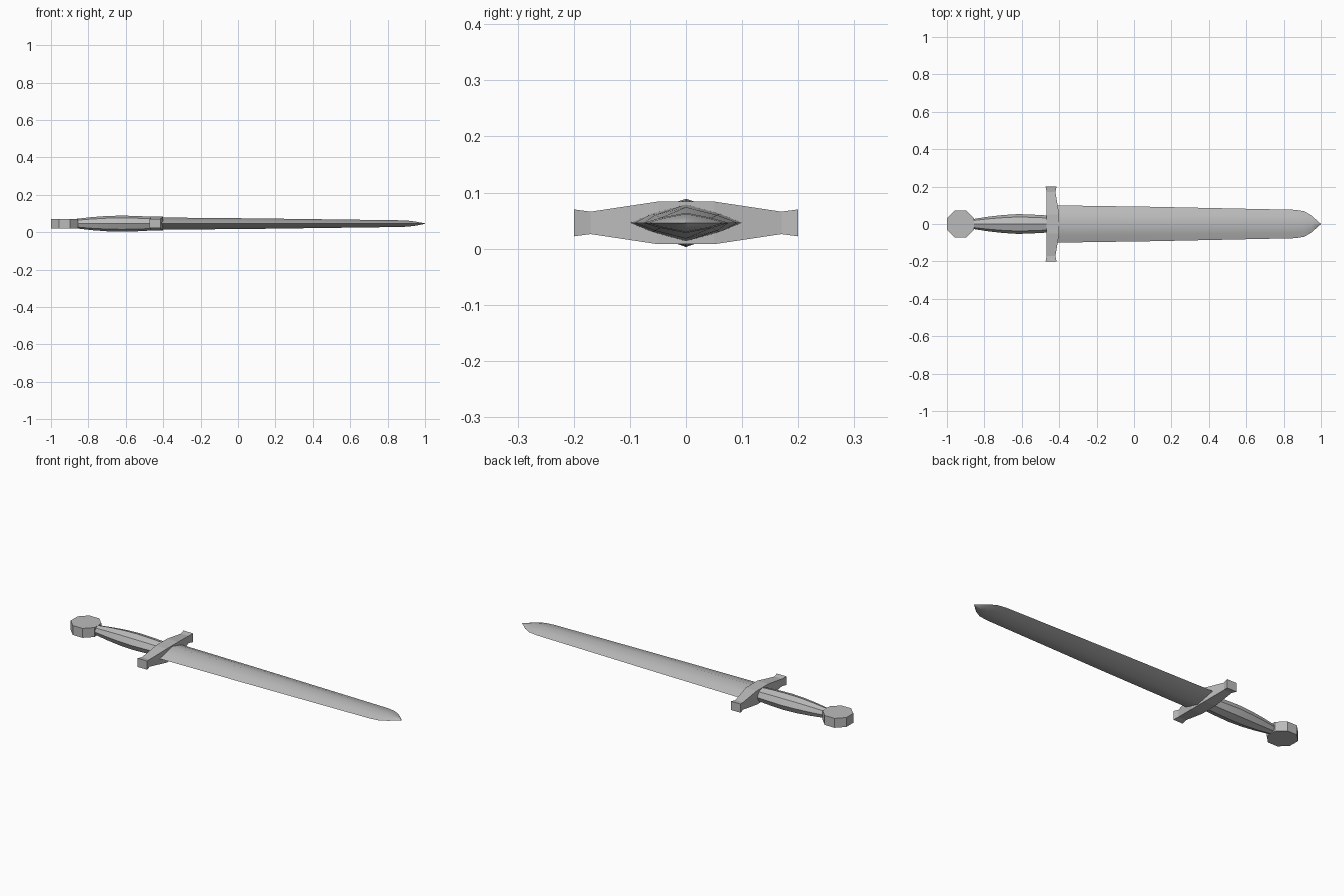
import bpy, bmesh, math

cube = bpy.data.objects.get("Cube")
if cube:
    bpy.data.objects.remove(cube, do_unlink=True)

MID = 0.046  # height of the sword's long axis

steel = bpy.data.materials.new("plain grey")
steel.use_nodes = True
GREY = (0.5, 0.5, 0.5, 1)
steel.diffuse_color = GREY
steel.node_tree.nodes["Principled BSDF"].inputs["Base Color"].default_value = GREY


def finish(name, bm, smooth=False):
    bmesh.ops.recalc_face_normals(bm, faces=bm.faces)
    mesh = bpy.data.meshes.new(name)
    bm.to_mesh(mesh)
    bm.free()
    mesh.materials.append(steel)
    obj = bpy.data.objects.new(name, mesh)
    obj.location.z = MID
    bpy.context.collection.objects.link(obj)
    if smooth:
        bpy.ops.object.select_all(action='DESELECT')
        obj.select_set(True)
        bpy.context.view_layer.objects.active = obj
        bpy.ops.object.shade_smooth_by_angle(angle=math.radians(30))


def loft(name, section, stations, smooth=True):
    """Sweep a unit (y, z) section along x; each station is (x, half width, half height)."""
    bm = bmesh.new()
    rings = [[bm.verts.new((x, y * w, z * h)) for y, z in section] for x, w, h in stations]
    n = len(section)
    for a, b in zip(rings, rings[1:]):
        for i in range(n):
            j = (i + 1) % n
            bm.faces.new((a[i], a[j], b[j], b[i]))
    bm.faces.new(rings[0])
    bm.faces.new(rings[-1])
    bmesh.ops.remove_doubles(bm, verts=bm.verts, dist=0.0005)
    finish(name, bm, smooth)


# Blade: slightly convex diamond section with a central ridge
diamond = [(1, 0), (0.6, 0.5), (0, 1), (-0.6, 0.5), (-1, 0), (-0.6, -0.5), (0, -1), (0.6, -0.5)]
loft("blade", diamond, [(-0.44, 0.1, 0.033), (0.1, 0.092, 0.028), (0.86, 0.076, 0.018),
                        (0.91, 0.068, 0.016), (0.95, 0.045, 0.011), (0.997, 0.003, 0.002),
                        (1.0, 0.0002, 0.0002)])

# Grip: swelling handle with an eight-sided section
octagon = [(math.cos(k * math.pi / 4), math.sin(k * math.pi / 4)) for k in range(8)]
loft("grip", octagon, [(-0.87, 0.025, 0.025), (-0.78, 0.039, 0.035), (-0.7, 0.048, 0.041),
                       (-0.62, 0.053, 0.043), (-0.54, 0.05, 0.041), (-0.45, 0.045, 0.036)])

# Crossguard: bar swelling at the centre and flaring at both ends, (y, front x, half height)
half = [(0.05, -0.4, 0.038), (0.17, -0.42, 0.02), (0.2, -0.414, 0.024)]
bm = bmesh.new()
rings = []
for y, front, h in [(-y, f, h) for y, f, h in reversed(half)] + half:
    back = -0.467 if abs(y) < 0.19 else -0.473
    rings.append([bm.verts.new(p) for p in
                  ((back, y, -h), (front, y, -h), (front, y, h), (back, y, h))])
for a, b in zip(rings, rings[1:]):
    for i in range(4):
        j = (i + 1) % 4
        bm.faces.new((a[i], a[j], b[j], b[i]))
bm.faces.new(rings[0])
bm.faces.new(rings[-1])
finish("crossguard", bm)

# Pommel: flat octagonal disc
bm = bmesh.new()
bmesh.ops.create_cone(bm, cap_ends=True, segments=8, radius1=0.0785, radius2=0.0785, depth=0.052)
for v in bm.verts:
    r, a = 0.0785, math.atan2(v.co.y, v.co.x)
    a = (math.floor(a / (math.pi / 4) + 0.01) + 0.5) * math.pi / 4
    v.co.x, v.co.y = r * math.cos(a) - 0.9275, r * math.sin(a)
finish("pommel", bm)
